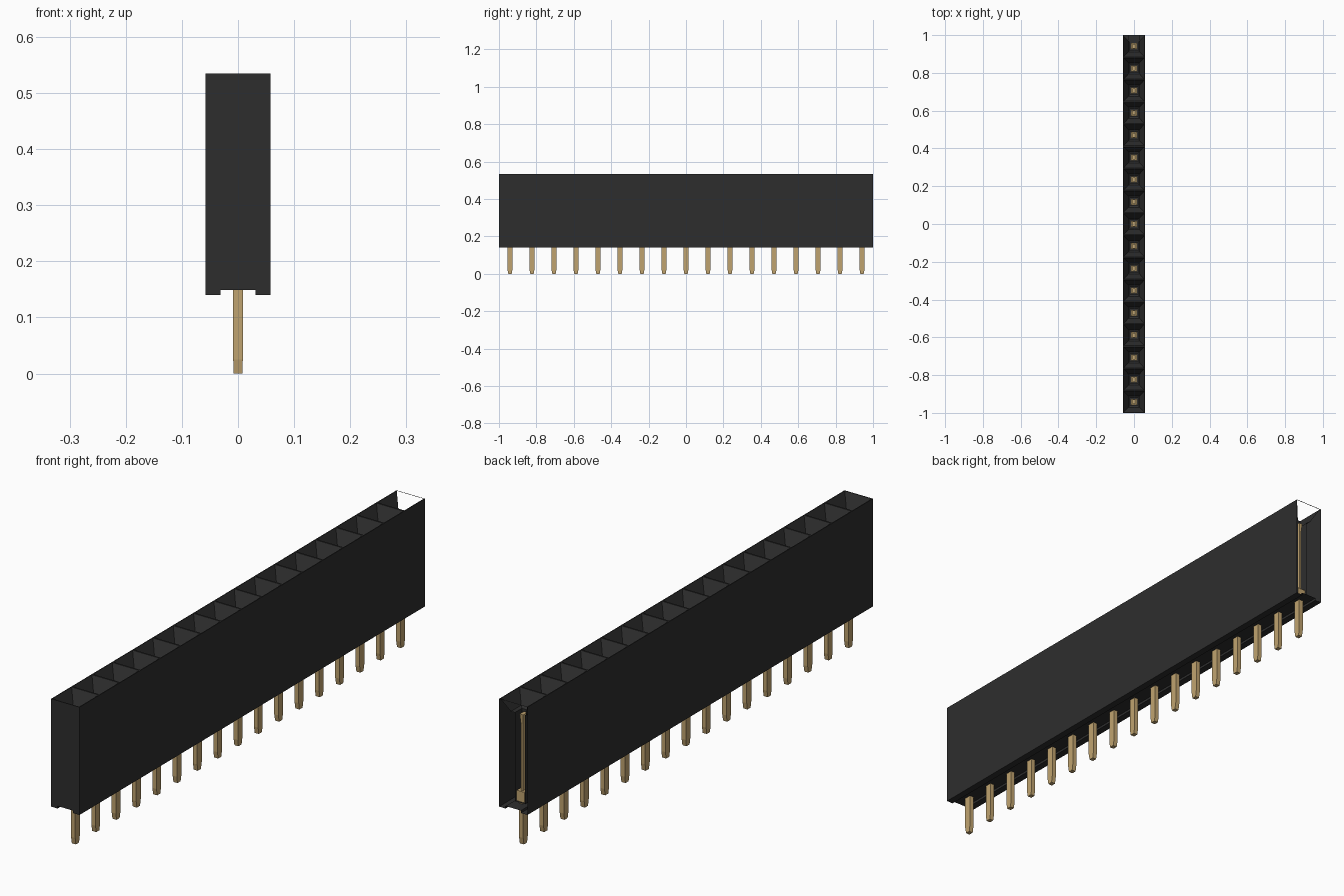
import bpy, bmesh

old = bpy.data.objects.get("Cube")
if old:
    bpy.data.objects.remove(old, do_unlink=True)

COUNT = 17
PITCH = 2 / COUNT
W, TOP, BASE = 0.0575, 0.535, 0.14      # half width, top and underside of housing
CH_W, CH_Z = 0.031, 0.149               # channel along the underside
ROWS = [-1 + PITCH * (i + 0.5) for i in range(COUNT)]


def material(name, rgb, rough):
    m = bpy.data.materials.new(name)
    m.use_nodes = True
    m.diffuse_color = (*rgb, 1)
    bsdf = m.node_tree.nodes["Principled BSDF"]
    bsdf.inputs["Base Color"].default_value = (*rgb, 1)
    bsdf.inputs["Roughness"].default_value = rough
    return m


black = material("black plastic", (0.027, 0.027, 0.027), 0.6)
gold = material("gold metal", (0.53, 0.37, 0.16), 0.5)


def finish(bm, name, mat):
    me = bpy.data.meshes.new(name)
    bm.to_mesh(me)
    bm.free()
    me.materials.append(mat)
    ob = bpy.data.objects.new(name, me)
    bpy.context.collection.objects.link(ob)
    return ob


def ring(bm, y, hx, hy, z):
    """Rectangle of four vertices, counter-clockwise from above."""
    return [bm.verts.new((sx * hx, y + sy * hy, z))
            for sx, sy in ((-1, -1), (1, -1), (1, 1), (-1, 1))]


def bridge(bm, a, b, skip=()):
    for i in range(4):
        if i not in skip:
            j = (i + 1) % 4
            bm.faces.new((a[i], a[j], b[j], b[i]))


# Outer housing: channelled profile swept along y, closed at the front only
bm = bmesh.new()
profile = [(W, TOP), (W, BASE), (CH_W, BASE), (CH_W, CH_Z),
           (-CH_W, CH_Z), (-CH_W, BASE), (-W, BASE), (-W, TOP)]
front = [bm.verts.new((x, -1, z)) for x, z in profile]
back = [bm.verts.new((x, 1, z)) for x, z in profile]
for i in range(len(profile) - 1):
    bm.faces.new((front[i], front[i + 1], back[i + 1], back[i]))
bm.faces.new(front[::-1])
finish(bm, "housing", black)

# Sockets: rim, funnel, ledge, shaft and floor; the last one is open at the back
bm = bmesh.new()
for n, y in enumerate(ROWS):
    steps = [(W, PITCH / 2, TOP), (W - 0.003, PITCH / 2 - 0.003, TOP),
             (0.03, 0.03, 0.485), (0.02, 0.02, 0.48), (0.02, 0.02, 0.155)]
    rings = [ring(bm, y, *s) for s in steps]
    for k in range(len(rings) - 1):
        last = n == COUNT - 1 and k > 0
        bridge(bm, rings[k], rings[k + 1], (2,) if last else ())
    bm.faces.new(rings[-1])
finish(bm, "sockets", black)


def pin_stack(name, steps):
    """One closed column per socket, steps listed from top to bottom."""
    bm = bmesh.new()
    for y in ROWS:
        rings = [ring(bm, y, *s) for s in steps]
        bm.faces.new(rings[0])
        for a, b in zip(rings, rings[1:]):
            bridge(bm, b, a)
        bm.faces.new(rings[-1][::-1])
    bmesh.ops.recalc_face_normals(bm, faces=bm.faces)
    return finish(bm, name, gold)


# Solder pins with tapered tips, and the contacts inside the sockets
pin_stack("pins", [(0.0085, 0.0135, 0.17), (0.0085, 0.0135, 0.025),
                   (0.0082, 0.009, 0.0)])
pin_stack("contact_bases", [(0.016, 0.016, 0.195), (0.016, 0.016, 0.157)])
pin_stack("contact_blades", [(0.007, 0.012, 0.475), (0.004, 0.009, 0.44),
                             (0.004, 0.009, 0.19)])
